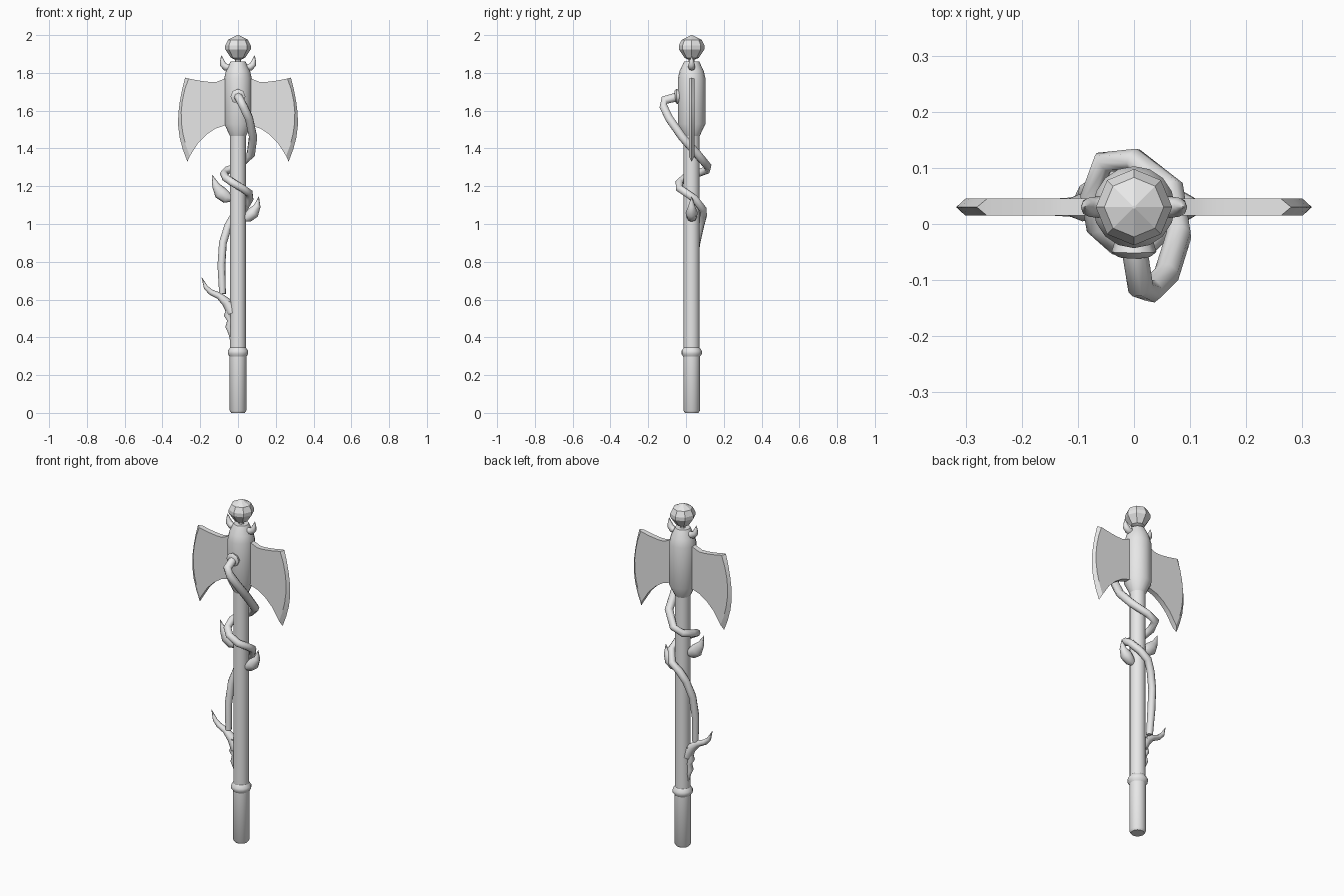
import bpy, bmesh, math
from mathutils import Vector

cube = bpy.data.objects.get("Cube")
if cube:
    bpy.data.objects.remove(cube)

AXIS_Y = 0.03
metal = bpy.data.materials.new("plain grey")
metal.use_nodes = True
GREY = (0.8, 0.8, 0.8, 1)
metal.diffuse_color = GREY
metal.node_tree.nodes["Principled BSDF"].inputs["Base Color"].default_value = GREY


def finish(name, bm, angle=40):
    bmesh.ops.recalc_face_normals(bm, faces=bm.faces[:])
    mesh = bpy.data.meshes.new(name)
    bm.to_mesh(mesh)
    bm.free()
    mesh.materials.append(metal)
    obj = bpy.data.objects.new(name, mesh)
    bpy.context.collection.objects.link(obj)
    bpy.ops.object.select_all(action='DESELECT')
    obj.select_set(True)
    bpy.context.view_layer.objects.active = obj
    bpy.ops.object.shade_smooth_by_angle(angle=math.radians(angle))
    return obj


def bridge(bm, rings):
    n = len(rings[0])
    for a, b in zip(rings, rings[1:]):
        for i in range(n):
            j = (i + 1) % n
            bm.faces.new((a[i], a[j], b[j], b[i]))
    bm.faces.new(rings[0])
    bm.faces.new(rings[-1])


def lathe(name, profile, sides=16, angle=40):
    """Turn (radius, height) pairs around the shaft axis."""
    bm = bmesh.new()
    rings = []
    for r, z in profile:
        rings.append([bm.verts.new((r * math.cos(math.tau * i / sides),
                                    AXIS_Y + r * math.sin(math.tau * i / sides), z))
                      for i in range(sides)])
    bridge(bm, rings)
    return finish(name, bm, angle)


def tube(name, points, radii, sides=8, flat=1.0, mirror=False):
    """Sweep a round section along a path; flat squashes it in depth."""
    pts = [Vector(p) for p in points]
    bm = bmesh.new()
    rings = []
    side = None
    for i, p in enumerate(pts):
        t = (pts[min(i + 1, len(pts) - 1)] - pts[max(i - 1, 0)]).normalized()
        if side is None:
            side = Vector((0, 1, 0)) if abs(t.y) < 0.8 else Vector((1, 0, 0))
        side = (side - t * side.dot(t)).normalized()
        up = t.cross(side)
        ring = []
        for k in range(sides):
            a = math.tau * k / sides
            ring.append(bm.verts.new(p + radii[i] * (side * math.cos(a) * flat + up * math.sin(a))))
        rings.append(ring)
    bridge(bm, rings)
    if mirror:
        for v in bm.verts:
            v.co.x = -v.co.x
    return finish(name, bm, 60)


# Shaft, grip and collar
lathe("shaft", [(0.042, 0.3), (0.042, 1.5)])
lathe("grip", [(0.036, 0), (0.044, 0.012), (0.044, 0.31)])
lathe("grip_collar", [(0.042, 0.295), (0.054, 0.312), (0.054, 0.328), (0.042, 0.345)])

# Axe head socket, neck and pommel
lathe("head_socket", [(0.042, 1.465), (0.073, 1.53), (0.073, 1.77),
                      (0.064, 1.81), (0.04, 1.86)])
lathe("neck", [(0.016, 1.85), (0.016, 1.89)], 8)
lathe("pommel", [(0.012, 1.868), (0.038, 1.88), (0.068, 1.925), (0.068, 1.945),
                 (0.053, 1.975), (0.003, 2.0)], 8, 20)

# Blades: outline pairs of top and bottom edge from the socket outwards
columns = [(0.05, 1.775, 0.05, 1.53), (0.075, 1.768, 0.075, 1.52),
           (0.115, 1.752, 0.12, 1.505), (0.15, 1.752, 0.165, 1.475),
           (0.2, 1.758, 0.21, 1.43), (0.262, 1.77, 0.255, 1.36)]
edge_x = [0.28, 0.296, 0.308, 0.316, 0.317, 0.309, 0.292, 0.268]
for label, s in (("left", 1), ("right", -1)):
    bm = bmesh.new()
    rows = len(edge_x)
    grids = {}
    for depth in (-1, 1):
        grid = []
        for n, (xt, zt, xb, zb) in enumerate(columns):
            col = []
            for r in range(rows):
                f = r / (rows - 1)
                bulge = (n / (len(columns) - 1)) ** 2 * 0.17 * f * (1 - f)
                x = xt + (xb - xt) * f + bulge
                col.append(bm.verts.new((s * x, AXIS_Y + depth * 0.015, zt + (zb - zt) * f)))
            grid.append(col)
        grids[depth] = grid
    rim = [bm.verts.new((s * x, AXIS_Y, 1.775 - 0.445 * r / (rows - 1)))
           for r, x in enumerate(edge_x)]
    front, back = grids[-1], grids[1]
    for grid in (front, back):
        cols = grid + [rim]
        for a, b in zip(cols, cols[1:]):
            for r in range(rows - 1):
                bm.faces.new((a[r], a[r + 1], b[r + 1], b[r]))
    for r in (0, rows - 1):
        for n in range(len(columns) - 1):
            bm.faces.new((front[n][r], front[n + 1][r], back[n + 1][r], back[n][r]))
        bm.faces.new((front[-1][r], rim[r], back[-1][r]))
    bm.faces.new([c for c in front[0]] + [c for c in reversed(back[0])])
    finish(label + "_blade", bm, 25)

# Small horns on the head
horn = [(0.045, AXIS_Y, 1.83), (0.065, AXIS_Y, 1.83), (0.08, AXIS_Y, 1.845),
        (0.084, AXIS_Y, 1.865), (0.088, AXIS_Y, 1.892)]
for label, flip in (("left", False), ("right", True)):
    tube(label + "_horn", horn, [0.018, 0.019, 0.017, 0.011, 0.001], mirror=flip)

# Vine and its socket ring on the front of the head
tube("vine_socket", [(0, -0.03, 1.675), (0, -0.05, 1.675), (0, -0.058, 1.674)],
     [0.034, 0.04, 0.03])
vine = [(0, -0.04, 1.675), (0.012, -0.115, 1.655), (0.03, -0.118, 1.62),
        (0.058, -0.09, 1.56), (0.08, -0.02, 1.46), (0.068, 0.06, 1.37),
        (0, 0.115, 1.305), (-0.055, 0.11, 1.285), (-0.075, 0.05, 1.265),
        (-0.065, -0.005, 1.245), (-0.03, -0.036, 1.22), (0.025, -0.034, 1.188),
        (0.058, 0, 1.165), (0.062, 0.045, 1.135), (0.03, 0.088, 1.08),
        (-0.02, 0.09, 1.045), (-0.052, 0.075, 0.99), (-0.08, 0.055, 0.9),
        (-0.088, 0.038, 0.78), (-0.082, 0.03, 0.63)]
tube("vine", vine, [0.023] * 6 + [0.021] * 13 + [0.018])

# Leaf-shaped thorns beside the vine
tube("right_leaf", [(-0.03, AXIS_Y, 1.13), (-0.06, AXIS_Y, 1.14), (-0.092, AXIS_Y, 1.165),
                    (-0.118, AXIS_Y, 1.205), (-0.137, AXIS_Y, 1.26)],
     [0.012, 0.032, 0.036, 0.02, 0.001], flat=0.7)
tube("left_leaf", [(0.026, AXIS_Y, 1.02), (0.052, AXIS_Y, 1.035), (0.08, AXIS_Y, 1.06),
                   (0.102, AXIS_Y, 1.095), (0.11, AXIS_Y, 1.145)],
     [0.01, 0.027, 0.032, 0.018, 0.001], flat=1.0)

# Root branch with a hooked thorn and knobbly stubs down the shaft
tube("root_branch", [(-0.03, AXIS_Y, 0.53), (-0.06, AXIS_Y, 0.585), (-0.1, AXIS_Y, 0.62),
                     (-0.145, AXIS_Y, 0.64), (-0.17, AXIS_Y, 0.665), (-0.192, AXIS_Y, 0.717)],
     [0.03, 0.026, 0.018, 0.015, 0.012, 0.001])
tube("root", [(-0.048, AXIS_Y, 0.59), (-0.046, AXIS_Y, 0.545), (-0.056, AXIS_Y, 0.515),
              (-0.042, AXIS_Y, 0.49), (-0.05, AXIS_Y, 0.455), (-0.036, AXIS_Y, 0.42),
              (-0.032, AXIS_Y, 0.36)],
     [0.024, 0.018, 0.019, 0.016, 0.017, 0.014, 0.006])
